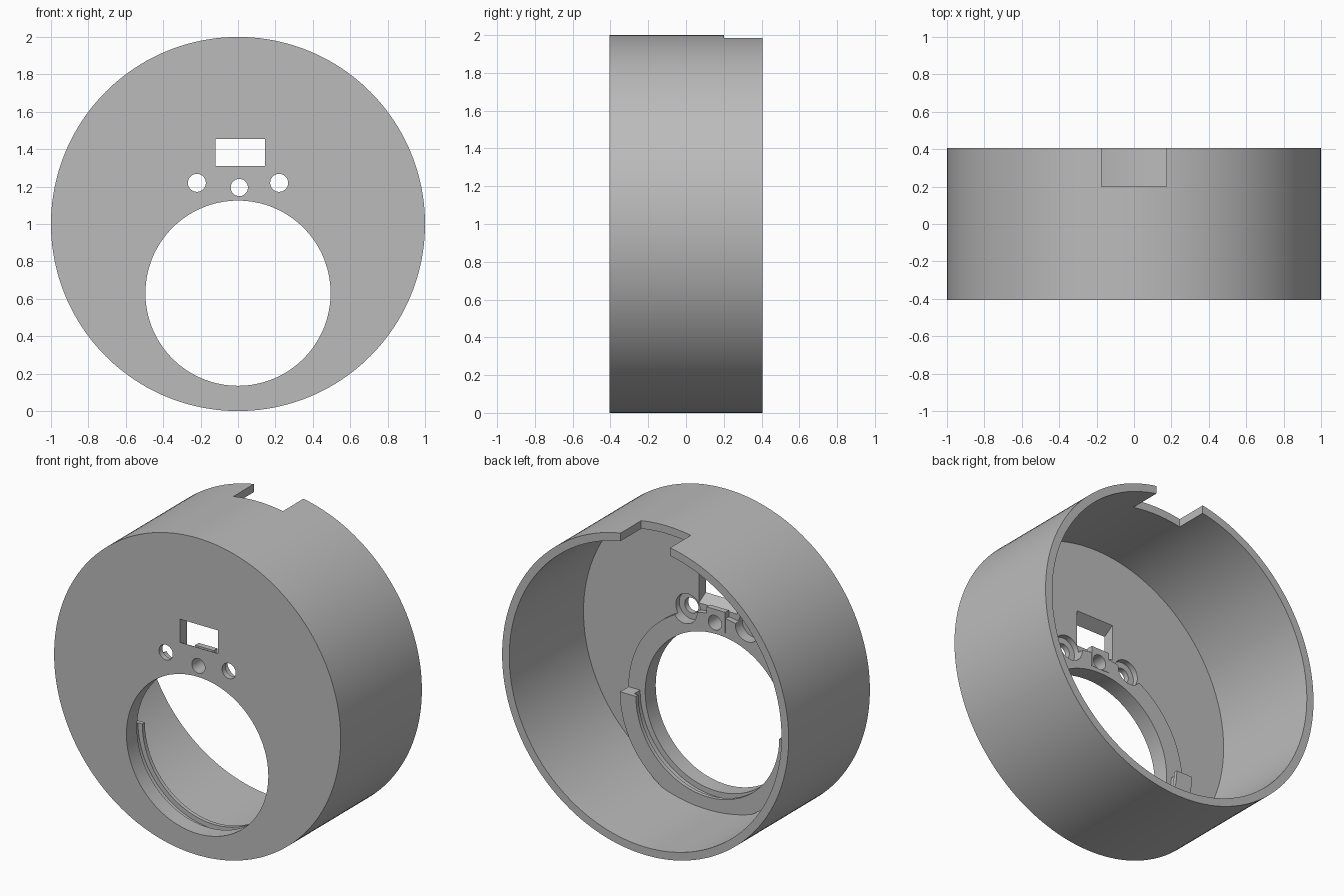
import bpy, bmesh
from math import sin, cos, pi

cube = bpy.data.objects.get("Cube")
if cube:
    bpy.data.objects.remove(cube, do_unlink=True)

grey = bpy.data.materials.new("matte_grey")
grey.use_nodes = True
colour = (0.5, 0.5, 0.5, 1)
grey.diffuse_color = colour
grey.node_tree.nodes["Principled BSDF"].inputs["Base Color"].default_value = colour

BACK, FRONT = 0.405, -0.405
FLOOR, RIM_FACE, CLIP_FACE = -0.335, -0.30, -0.215
PORT_Z, PORT_R, COLLAR_R = 0.63, 0.495, 0.612


def arc(r, x, z, a0=0.0, a1=2 * pi, n=128, closed=True):
    steps = n if closed else n - 1
    return [(x + r * cos(a0 + (a1 - a0) * i / steps),
             z + r * sin(a0 + (a1 - a0) * i / steps)) for i in range(n)]


def rect(x0, x1, z0, z1):
    return [(x0, z0), (x1, z0), (x1, z1), (x0, z1)]


def prism(name, outline, y0, y1, far_outline=None):
    """Solid between an xz outline at y0 and one at y1."""
    bm = bmesh.new()
    near = [bm.verts.new((x, y0, z)) for x, z in outline]
    far = [bm.verts.new((x, y1, z)) for x, z in far_outline or outline]
    bm.faces.new(near)
    bm.faces.new(far[::-1])
    for i in range(len(near)):
        j = (i + 1) % len(near)
        bm.faces.new((near[j], near[i], far[i], far[j]))
    bmesh.ops.recalc_face_normals(bm, faces=bm.faces)
    mesh = bpy.data.meshes.new(name)
    bm.to_mesh(mesh)
    bm.free()
    mesh.materials.append(grey)
    obj = bpy.data.objects.new(name, mesh)
    bpy.context.collection.objects.link(obj)
    return obj


def combine(target, tool, operation):
    tool.hide_render = True
    mod = target.modifiers.new(tool.name, "BOOLEAN")
    mod.operation, mod.solver, mod.object = operation, "EXACT", tool
    bpy.context.view_layer.objects.active = target
    bpy.ops.object.modifier_apply(modifier=mod.name)
    bpy.data.objects.remove(tool, do_unlink=True)


def half_ring(name, r_in, r_out, y0, y1):
    outer = arc(r_out, 0, PORT_Z, pi, 2 * pi, 65, False)
    inner = arc(r_in, 0, PORT_Z, 2 * pi, pi, 65, False)
    return prism(name, outer + inner, y0, y1)


# Round cup, open at the back
housing = prism("housing", arc(1, 0, 1, n=160), FRONT, BACK)
combine(housing, prism("cavity", arc(0.95, 0, 1, n=160), FLOOR, 0.5), "DIFFERENCE")

# Raised collar, small tab and grooved lower clip around the port
for part in (
    prism("collar", arc(COLLAR_R, 0, PORT_Z), -0.37, RIM_FACE),
    prism("tab", rect(-0.065, 0.065, 1.15, 1.28), -0.36, RIM_FACE + 0.002),
    half_ring("clip_wall", 0.53, 0.610, -0.31, -0.235),
    half_ring("clip_lip", 0.50, COLLAR_R, -0.24, CLIP_FACE),
):
    combine(housing, part, "UNION")

# Large port, tapered window, rim notch and centre hole
cutters = [
    prism("port", arc(PORT_R, 0, PORT_Z), -0.5, -0.27),
    prism("window", rect(-0.12, 0.145, 1.31, 1.455), FRONT - 0.001, FLOOR + 0.001,
          rect(-0.12, 0.145, 1.27, 1.50)),
    prism("notch", rect(-0.173, 0.173, 1.8, 2.1), 0.2, 0.5),
    prism("centre_hole", arc(0.046, 0.007, 1.195, n=40), -0.5, -0.2),
]
# Counterbored screw holes
for x in (-0.22, 0.22):
    cutters.append(prism("screw_hole", arc(0.048, x, 1.22, n=40), -0.5, -0.2))
    cutters.append(prism("counterbore", arc(0.086, x, 1.22, n=48), -0.37, -0.2))
for cutter in cutters:
    combine(housing, cutter, "DIFFERENCE")

bpy.ops.object.select_all(action="DESELECT")
housing.select_set(True)
bpy.context.view_layer.objects.active = housing
bpy.ops.object.shade_smooth_by_angle(angle=pi / 6)
